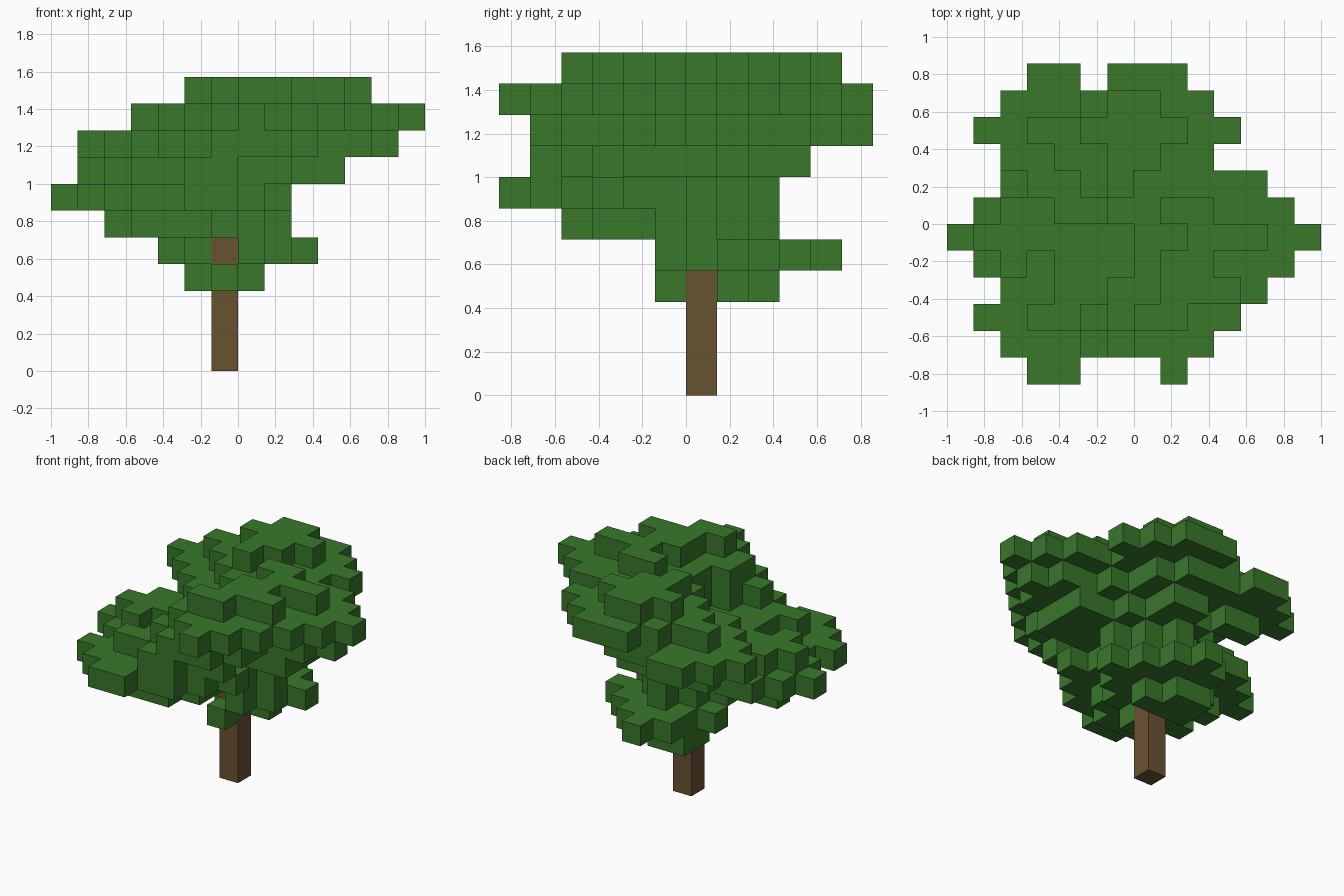
import bpy
import bmesh
from mathutils import Vector

CELL = 1 / 7          # size of one block
REACH = range(-8, 8)  # block columns searched for leaves

default_cube = bpy.data.objects.get("Cube")
if default_cube:
    bpy.data.objects.remove(default_cube, do_unlink=True)


def make_material(name, colour):
    mat = bpy.data.materials.new(name)
    mat.use_nodes = True
    mat.diffuse_color = colour
    mat.node_tree.nodes["Principled BSDF"].inputs["Base Color"].default_value = colour
    return mat


def diamond(layer, cx, cy, radius):
    """Blocks of one diamond-shaped slab of leaves."""
    return {(x, y, layer) for x in REACH for y in REACH
            if abs(x + 0.5 - cx) + abs(y + 0.5 - cy) <= radius + 0.01}


def lobe(base, cx, cy, *radii):
    """A clump of stacked diamonds, from its lowest layer upwards."""
    return set().union(*(diamond(base + i, cx, cy, r) for i, r in enumerate(radii)))


def strip(layer, y, start, end):
    """A straight row of blocks along x."""
    return {(x, y, layer) for x in range(start, end)}


def build_blocks(name, cells, occupied, material):
    """Make one mesh holding only the outer faces of a set of blocks."""
    bm = bmesh.new()
    corners = {}

    def corner(point):
        key = tuple(round(c) for c in point)
        if key not in corners:
            corners[key] = bm.verts.new(Vector(key) * CELL)
        return corners[key]

    for cell in sorted(cells):
        for axis in range(3):
            u, v = Vector(), Vector()
            u[(axis + 1) % 3] = 1
            v[(axis + 2) % 3] = 1
            for side in (0, 1):
                neighbour = list(cell)
                neighbour[axis] += 2 * side - 1
                if tuple(neighbour) in occupied:
                    continue
                start = Vector(cell)
                start[axis] += side
                quad = [start, start + u, start + u + v, start + v]
                if not side:
                    quad.reverse()
                bm.faces.new([corner(p) for p in quad])
    mesh = bpy.data.meshes.new(name)
    bm.to_mesh(mesh)
    bm.free()
    mesh.materials.append(material)
    obj = bpy.data.objects.new(name, mesh)
    bpy.context.collection.objects.link(obj)
    return obj


bark = make_material("bark brown", (0.141, 0.084, 0.031, 1))
leaf = make_material("leaf green", (0.040, 0.185, 0.023, 1))

# Trunk: a single column of blocks
trunk = {(-1, 0, z) for z in range(6)}

leaves = set()

# Small clump low on the trunk, towards the back
leaves |= strip(3, -1, -1, 0)
leaves |= lobe(3, -0.5, 1.5, 1)
leaves |= strip(3, 2, -2, 0)
leaves |= lobe(4, 0.5, 1.5, 2)
leaves |= lobe(4, -1, 1.5, 1.5)
leaves |= lobe(4, -0.5, 3.5, 1)

# Core around the top of the trunk
leaves |= lobe(5, -0.5, 0.5, 2, 2, 3)
leaves |= lobe(8, 0.5, 1.5, 2)
leaves |= lobe(8, 2, -1.5, 1.5)
leaves |= lobe(9, 1, -1, 1)
leaves |= lobe(9, 2, 1, 1)
leaves |= strip(8, 0, -3, 0)
leaves |= strip(9, 0, -1, 1)

# Low clump at the front
leaves |= strip(5, -4, -4, -1)
leaves |= lobe(5, -1.5, -2.5, 1)
leaves |= lobe(6, -3, -3.5, 2.5)
leaves |= lobe(6, -1, -2.5, 2.5)
leaves |= strip(7, -5, -2, 0)
leaves |= strip(7, -4, -4, 1)
leaves |= strip(7, -3, -3, 1)
leaves |= strip(7, -2, -3, 1)

# Low clump on the -x side
leaves |= lobe(5, -4, -0.5, 0.5, 2.5)
leaves |= strip(7, 0, -5, -3)
leaves |= strip(7, -1, -6, 0)
leaves |= strip(7, -2, -5, -4)

# High clumps at the back
leaves |= lobe(7, -3, 3.5, 0.5, 2.5, 0.5)
leaves |= lobe(7, 0, 3.5, 0.5, 1.5, 2.5, 1.5)
leaves |= lobe(9, 1, 3.5, 2.5)
leaves |= strip(9, 2, -3, -1)
leaves |= strip(9, 1, -2, 0)
leaves |= strip(10, 1, -1, 0)

# High clump on the +x side
for row in (-2, -1, 0):
    leaves |= strip(7, row, 1, 4)
leaves |= lobe(8, 4, -0.5, 1.5, 2.5)
leaves |= strip(10, 0, 1, 3)
leaves |= strip(10, -1, 2, 5)
leaves |= strip(10, -2, 1, 3)

# High clump at the front
leaves |= lobe(7, 1, -3.5, 0.5, 1.5)
leaves |= lobe(8, 0, -3.5, 1.5)
leaves |= lobe(9, 1.5, -3.5, 2)
leaves |= lobe(9, 0.5, -2.5, 1)
leaves |= strip(10, -3, 1, 4)
leaves |= strip(10, -4, 0, 2)

leaves -= trunk
occupied = trunk | leaves
build_blocks("trunk", trunk, occupied, bark)
build_blocks("leaf_canopy", leaves, occupied, leaf)
